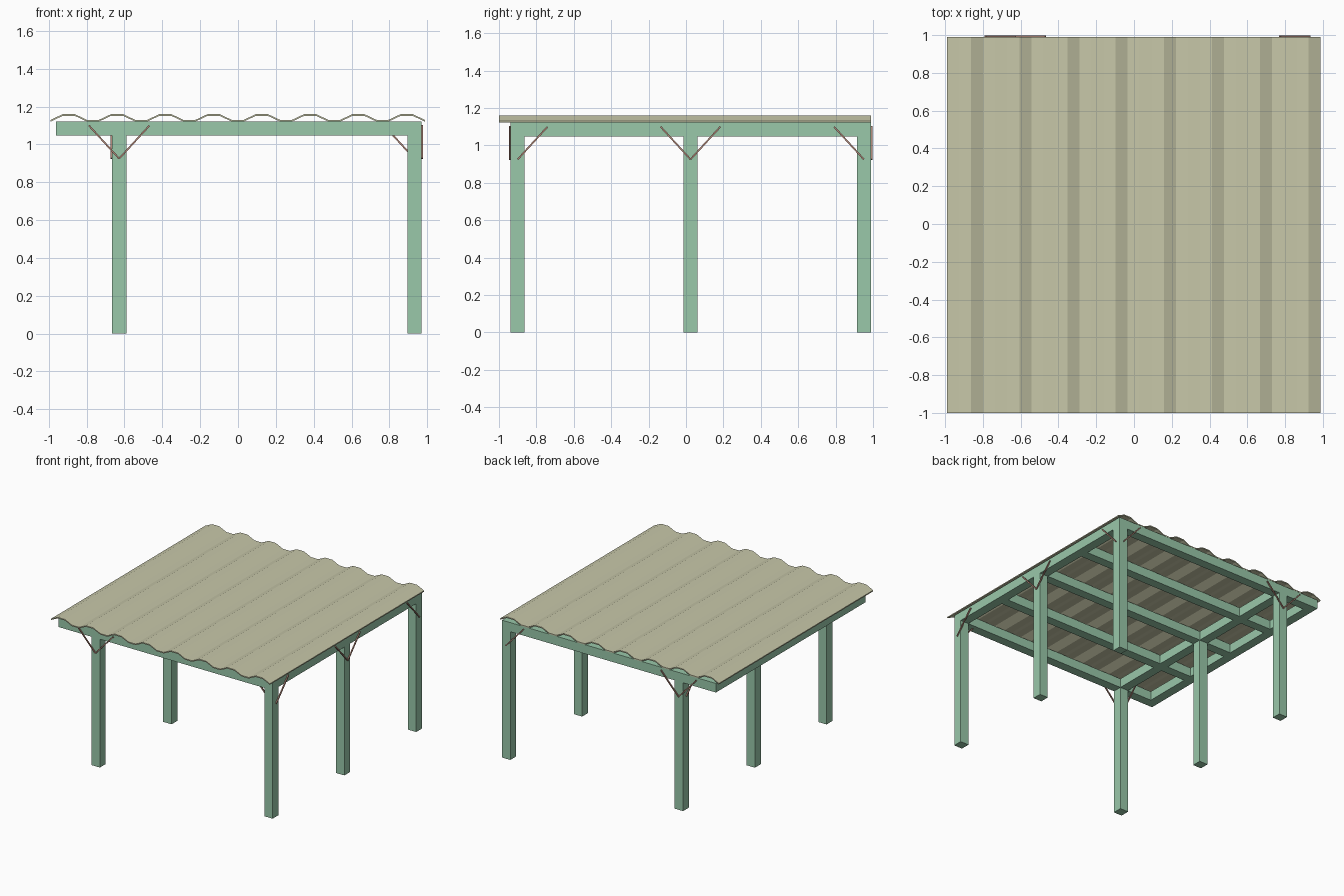
import bpy, bmesh, math
from mathutils import Vector

if "Cube" in bpy.data.objects:
    bpy.data.objects.remove(bpy.data.objects["Cube"])


def material(name, rgb):
    m = bpy.data.materials.new(name)
    m.diffuse_color = (*rgb, 1)
    m.use_nodes = True
    m.node_tree.nodes["Principled BSDF"].inputs["Base Color"].default_value = m.diffuse_color
    return m


GREEN = material("green_paint", (0.32, 0.58, 0.40))
OLIVE = material("olive_sheet", (0.58, 0.58, 0.40))
BROWN = material("brown_metal", (0.42, 0.23, 0.18))


def add_object(name, bm, mat):
    bmesh.ops.recalc_face_normals(bm, faces=bm.faces)
    me = bpy.data.meshes.new(name)
    bm.to_mesh(me)
    bm.free()
    me.materials.append(mat)
    ob = bpy.data.objects.new(name, me)
    bpy.context.collection.objects.link(ob)
    return ob


def box(name, lo, hi, mat):
    bm = bmesh.new()
    bmesh.ops.create_cube(bm, size=1)
    for v in bm.verts:
        v.co = [l + (c + 0.5) * (h - l) for c, l, h in zip(v.co, lo, hi)]
    return add_object(name, bm, mat)


def brace(name, post, axis, side, direction):
    """Thin diagonal strip from the post up to the beam, in the plane where the other axis equals side."""
    t, foot, top, reach = 0.0045, 0.925, 1.10, 0.16
    a, b = Vector((post, foot)), Vector((post + direction * reach, top))
    n = (b - a).orthogonal().normalized() * t
    bm = bmesh.new()
    rings = []
    for s in (side - t, side + t):
        pts = [a + n, b + n, b - n, a - n]
        rings.append([bm.verts.new((p.x, s, p.y) if axis == "x" else (s, p.x, p.y)) for p in pts])
    bm.faces.new(rings[0])
    bm.faces.new(rings[1])
    for i in range(4):
        j = (i + 1) % 4
        bm.faces.new((rings[0][i], rings[0][j], rings[1][j], rings[1][i]))
    add_object(name, bm, BROWN)


W = 0.0375                       # half width of the timbers
LOW, HIGH = 1.047, 1.121         # beam underside and top
POST_X = (-0.628, 0.932)
POST_Y = (-0.90, 0.024, 0.951)

# Posts
for x in POST_X:
    for y in POST_Y:
        box("post", (x - W, y - W, 0), (x + W, y + W, LOW), GREEN)

# Beams running front to back, including the overhanging left edge
for x in (-0.925, *POST_X):
    box("long_beam", (x - W, POST_Y[0] - W, LOW), (x + W, POST_Y[2] + W, HIGH), GREEN)

# Cross beams, over the posts and halfway between them
for i in range(5):
    y = POST_Y[0] + (POST_Y[2] - POST_Y[0]) * i / 4
    box("cross_beam", (-0.9625, y - W, LOW), (POST_X[1] + W, y + W, HIGH), GREEN)

# Diagonal braces on the right side
right = POST_X[1] + W + 0.0045
brace("right_brace", POST_Y[0], "y", right, 1)
brace("right_brace", POST_Y[1], "y", right, -1)
brace("right_brace", POST_Y[1], "y", right, 1)
brace("right_brace", POST_Y[2], "y", right, -1)

# Diagonal braces on the front and back
front, back = POST_Y[0] - W - 0.0045, POST_Y[2] + W + 0.0045
for name, side in (("front_brace", front), ("back_brace", back)):
    for d in (-1, 1):
        brace(name, POST_X[0], "x", side, d)
brace("front_corner_brace", POST_X[1], "x", POST_Y[0], -1)
brace("back_corner_brace", POST_X[1], "x", back, -1)

# Diagonal braces on the left posts
left = POST_X[0] - W - 0.0045
brace("left_brace", POST_Y[0], "y", left, 1)
brace("left_brace", POST_Y[2], "y", left, -1)

# Corrugated roof sheet
bm = bmesh.new()
N, X0, X1, THICK = 32, -0.99, 0.987, 0.009
rows = []
for i in range(N):
    x = X0 + (X1 - X0) * i / (N - 1)
    z = 1.151 if i % 4 in (1, 2) else 1.121
    rows.append([bm.verts.new((x, y, z + h)) for y, h in
                 ((-1.0, 0), (0.99, 0), (0.99, THICK), (-1.0, THICK))])
for p, q in zip(rows, rows[1:]):
    for k in range(4):
        m = (k + 1) % 4
        bm.faces.new((p[k], p[m], q[m], q[k]))
bm.faces.new(rows[0])
bm.faces.new(rows[-1])
roof = add_object("corrugated_roof", bm, OLIVE)
